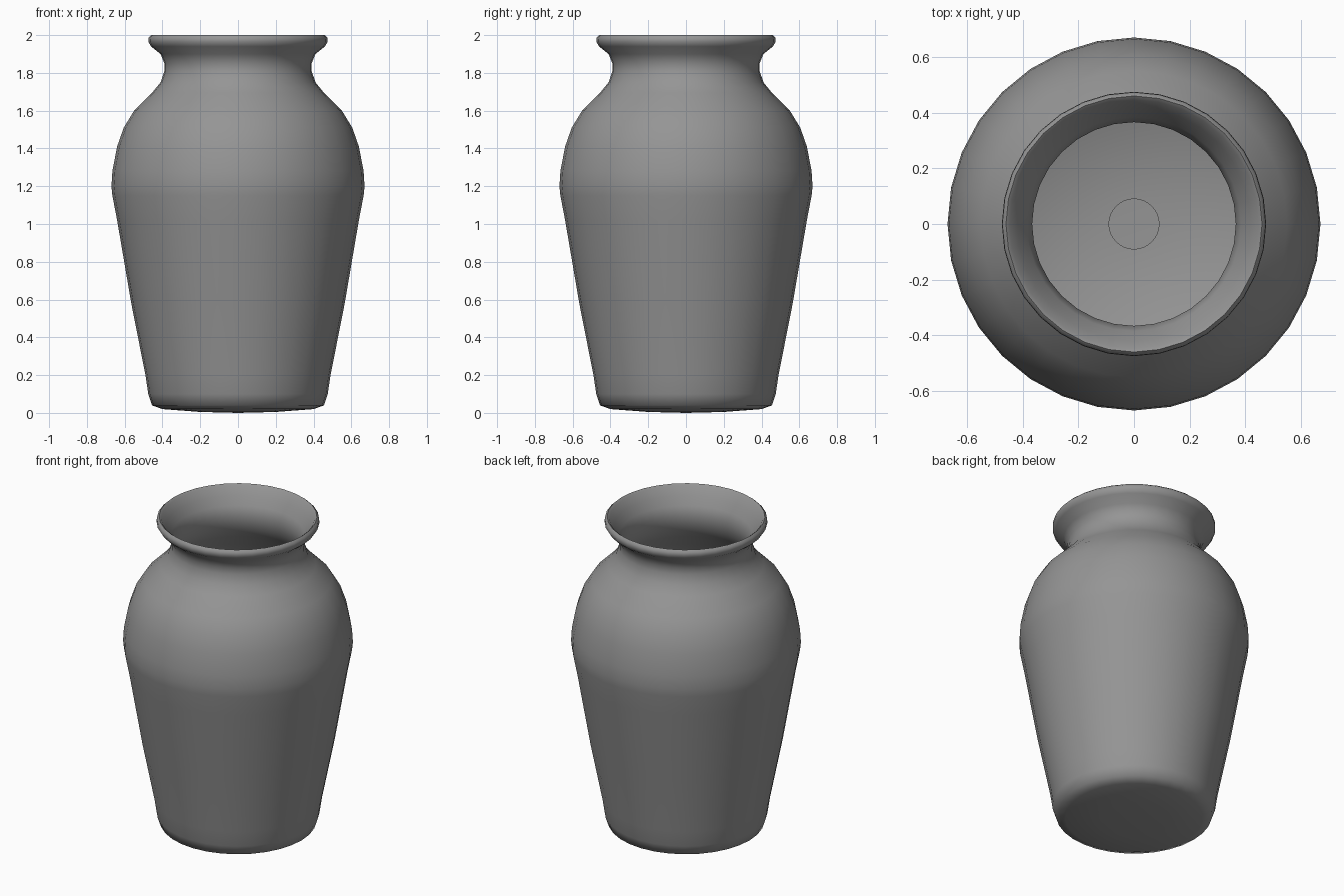
import bpy
from math import radians

cube = bpy.data.objects.get("Cube")
if cube:
    bpy.data.objects.remove(cube, do_unlink=True)

SIDES = 32

clay = bpy.data.materials.new("grey_clay")
clay.use_nodes = True
colour = (0.3, 0.3, 0.3, 1)
clay.diffuse_color = colour
clay.node_tree.nodes["Principled BSDF"].inputs["Base Color"].default_value = colour

# Profile as (radius, height): underside, outer wall, rim, inner wall, inner floor
profile = [
    (0, 0), (0.2, 0.005), (0.40, 0.02), (0.455, 0.04), (0.475, 0.1), (0.49, 0.2), (0.565, 0.58),
    (0.64, 1.02), (0.665, 1.15), (0.67, 1.2), (0.665, 1.28), (0.64, 1.41),
    (0.605, 1.51), (0.55, 1.6), (0.455, 1.695), (0.41, 1.75), (0.39, 1.81),
    (0.39, 1.85), (0.41, 1.9), (0.46, 1.94), (0.475, 1.965), (0.473, 1.988),
    (0.46, 2), (0.447, 1.99), (0.42, 1.94), (0.385, 1.89), (0.366, 1.83),
    (0.385, 1.74), (0.43, 1.67), (0.52, 1.58), (0.575, 1.5), (0.61, 1.4),
    (0.635, 1.2), (0.605, 1.02), (0.53, 0.58), (0.455, 0.2), (0.43, 0.08),
    (0.38, 0.05), (0.09, 0.035),
]

# Lathe the profile around the vertical axis
mesh = bpy.data.meshes.new("vase")
mesh.from_pydata([(r, 0, z) for r, z in profile],
                 [(i, i + 1) for i in range(len(profile) - 1)], [])
mesh.materials.append(clay)
vase = bpy.data.objects.new("vase", mesh)
bpy.context.collection.objects.link(vase)
lathe = vase.modifiers.new("lathe", "SCREW")
lathe.axis = "Z"
lathe.angle = radians(360)
lathe.steps = lathe.render_steps = SIDES
lathe.use_merge_vertices = True
lathe.merge_threshold = 0.0001
lathe.use_normal_calculate = True

# Apply the lathe and smooth the surface
bpy.ops.object.select_all(action="DESELECT")
vase.select_set(True)
bpy.context.view_layer.objects.active = vase
bpy.ops.object.modifier_apply(modifier="lathe")
bpy.ops.object.mode_set(mode="EDIT")
bpy.ops.mesh.select_all(action="SELECT")
bpy.ops.mesh.normals_make_consistent(inside=False)
bpy.ops.object.mode_set(mode="OBJECT")
bpy.ops.object.shade_smooth_by_angle(angle=radians(60))
